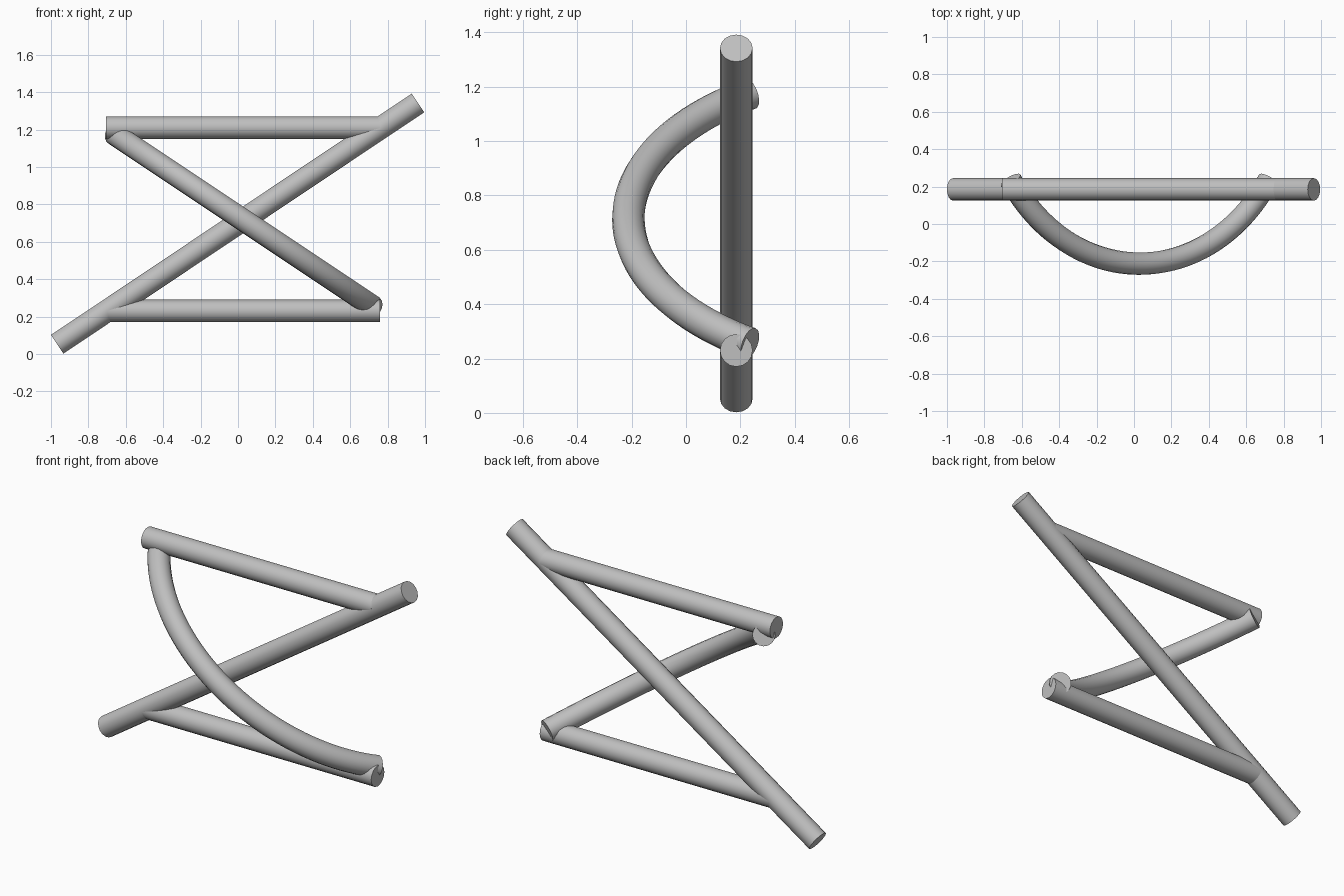
import bpy
import math
from mathutils import Vector

cube = bpy.data.objects.get("Cube")
if cube:
    bpy.data.objects.remove(cube)

RADIUS = 0.06
DEPTH = 0.185  # y of the plane holding the straight bars

steel = bpy.data.materials.new("plain grey")
steel.use_nodes = True
grey = (0.52, 0.52, 0.52, 1)
steel.diffuse_color = grey
steel.node_tree.nodes["Principled BSDF"].inputs["Base Color"].default_value = grey


def tube(name, points):
    """Sweep a capped round tube along the points."""
    curve = bpy.data.curves.new(name, "CURVE")
    curve.dimensions = "3D"
    curve.bevel_depth = RADIUS
    curve.bevel_resolution = 6
    curve.use_fill_caps = True
    spline = curve.splines.new("POLY")
    spline.points.add(len(points) - 1)
    for target, p in zip(spline.points, points):
        target.co = (*p, 1)
    obj = bpy.data.objects.new(name, curve)
    bpy.context.collection.objects.link(obj)
    bpy.ops.object.select_all(action="DESELECT")
    obj.select_set(True)
    bpy.context.view_layer.objects.active = obj
    bpy.ops.object.convert(target="MESH")
    obj = bpy.context.object
    obj.data.materials.clear()
    obj.data.materials.append(steel)
    bpy.ops.object.shade_smooth_by_angle(angle=math.radians(40))
    return obj


# Straight bars
tube("diagonal_bar", [(-0.967, DEPTH, 0.052), (0.962, DEPTH, 1.342)])
tube("top_bar", [(-0.705, DEPTH, 1.21), (0.76, DEPTH, 1.21)])
tube("bottom_bar", [(-0.70, DEPTH, 0.23), (0.76, DEPTH, 0.23)])

# Bowed bar: circular arc in a plane tilted across the diagonal bar
middle = Vector((0.03, -0.212, 0.715))
along = Vector((0.69, 0, -0.46)).normalized()
back = Vector((0, 1, 0))
arc_radius = 0.992
half_angle = math.radians(56.7)
steps = 48
arc = []
for i in range(steps + 1):
    a = half_angle * (2 * i / steps - 1)
    arc.append(middle + along * arc_radius * math.sin(a)
               + back * arc_radius * (1 - math.cos(a)))
tube("bowed_bar", arc)
